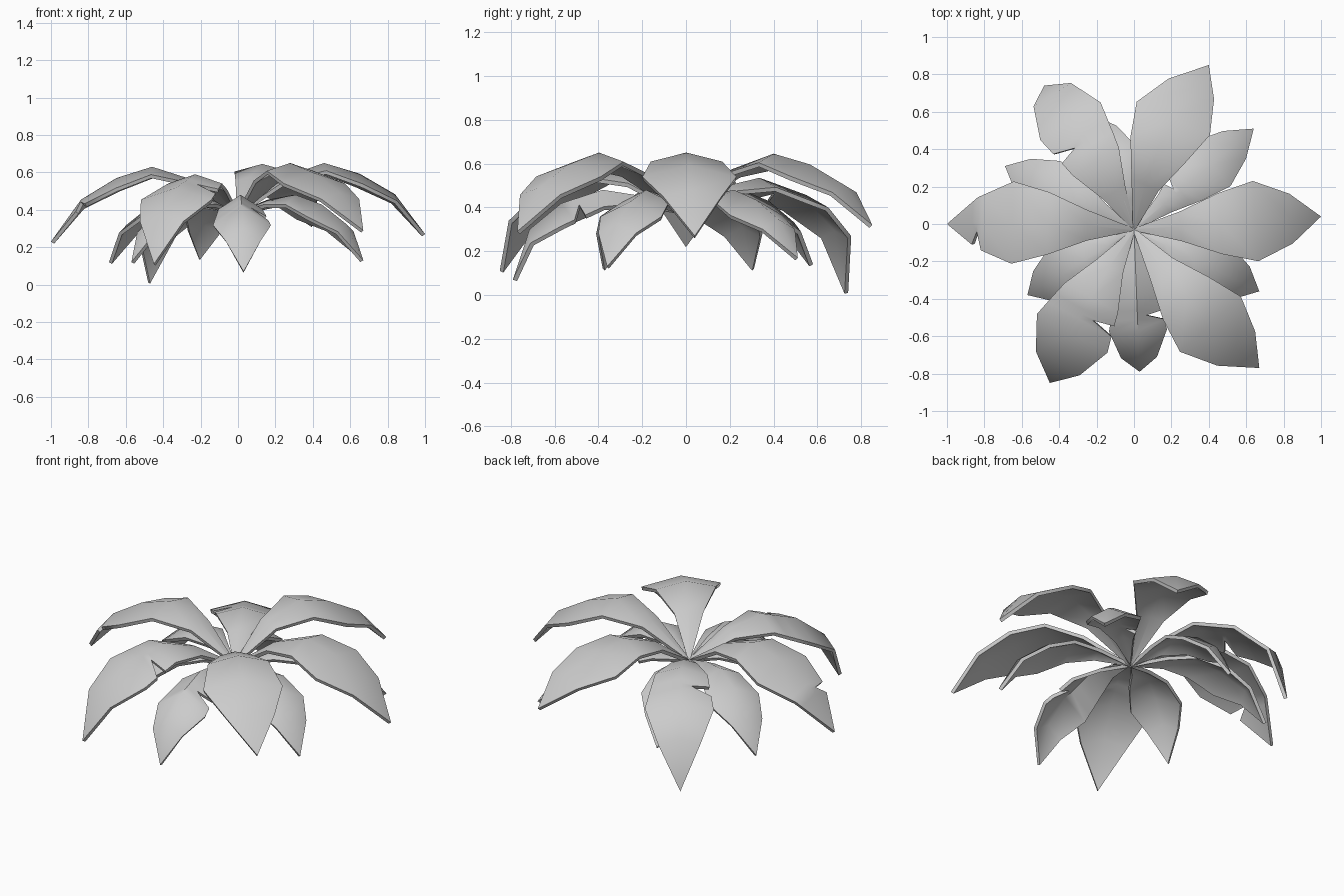
import bpy
from mathutils import Vector

if "Cube" in bpy.data.objects:
    bpy.data.objects.remove(bpy.data.objects["Cube"])

CENTRE = Vector((0, -0.03, 0.39))
# fraction along leaf, half-width share, outward push, profile (-1 base .. 0 peak .. 1 tip)
ROWS = [(0, .03, 0, -1), (.25, .37, 0, -.28), (.46, .76, 0, 0),
        (.65, 1, 1, .15), (.84, .62, 1, .44), (1, 0, 0, 1)]


def sample(f):
    """Width share, push share and profile value at fraction f."""
    for a, b in zip(ROWS, ROWS[1:]):
        if f <= b[0]:
            t = (f - a[0]) / (b[0] - a[0])
            return [a[k] + t * (b[k] - a[k]) for k in (1, 2, 3)]


def leaf(name, tip, peak, width, fold=.25, bend=0, curl=0, tear=None, depth=.35):
    """Folded, arching leaf blade; tear = fraction where the left edge is ripped."""
    d = Vector((tip[0], tip[1] - CENTRE.y, 0))
    length = d.length
    d.normalize()
    left = Vector((-d.y, d.x, 0))
    fs = [r[0] for r in ROWS]
    if tear:
        cut = [tear - .025, tear, tear + .025]
        fs = sorted([f for f in fs if abs(f - tear) > .026] + cut)
    verts, faces = [], []
    for f in fs:
        w, push, p = sample(f)
        w *= width
        z = peak + p * (peak - CENTRE.z) if p < 0 else peak - p * (peak - tip[2])
        side = bend * 4 * f * (1 - f)
        mid = d * (f + push * curl) * length + left * side + Vector((0, CENTRE.y, z))
        if f == 1:
            verts.append(mid)
            continue
        wl = w * (depth if f == tear else 1)
        down = Vector((0, 0, -fold))
        verts += [mid + (left + down) * wl, mid, mid + (down - left) * w]
    n = len(fs) - 1
    for a in range(0, 3 * n - 3, 3):
        faces += [(a, a + 3, a + 4, a + 1), (a + 1, a + 4, a + 5, a + 2)]
    a = 3 * (n - 1)
    faces += [(a, 3 * n, a + 1), (a + 1, 3 * n, a + 2)]
    me = bpy.data.meshes.new(name)
    me.from_pydata(verts, [], faces)
    me.update()
    if sum(q.normal.z for q in me.polygons) < 0:
        me.flip_normals()
    ob = bpy.data.objects.new(name, me)
    bpy.context.collection.objects.link(ob)
    s = ob.modifiers.new("thickness", 'SOLIDIFY')
    s.thickness = .02
    s.offset = -1
    bpy.ops.object.select_all(action='DESELECT')
    ob.select_set(True)
    bpy.context.view_layer.objects.active = ob
    bpy.ops.object.modifier_apply(modifier=s.name)
    bpy.ops.object.shade_smooth_by_angle(angle=1.1)


# Upper ring of large leaves
leaf("upper_leaf_right", (1.0, .04, .27), .65, .215)
leaf("upper_leaf_left", (-1, 0, .23), .63, .22, bend=-.02, tear=.84)
leaf("upper_leaf_front_right", (.67, -.77, .29), .65, .22, bend=-.04)
leaf("upper_leaf_front_left", (-.45, -.85, .11), .59, .215, .3, -.025, .04, tear=.55)
leaf("upper_leaf_back_left", (-.48, .74, .01), .535, .19, .3, -.02, .09, tear=.55)
leaf("upper_leaf_back_right", (.40, .85, .32), .645, .215, bend=.06)

# Lower ring of smaller, drooping leaves
leaf("lower_leaf_front", (.03, -.79, .07), .48, .155, .65, curl=.06, tear=.57)
leaf("lower_leaf_front_right", (.67, -.36, .13), .48, .155, .45, curl=.02)
leaf("lower_leaf_back_right", (.64, .51, .17), .48, .155, .45, tear=.36)
leaf("lower_leaf_back", (-.21, .58, .14), .48, .15, .45, curl=.02)
leaf("lower_leaf_back_left", (-.69, .31, .12), .48, .155, .45, curl=.02)
leaf("lower_leaf_front_left", (-.57, -.38, .12), .48, .15, .45, curl=.02)
